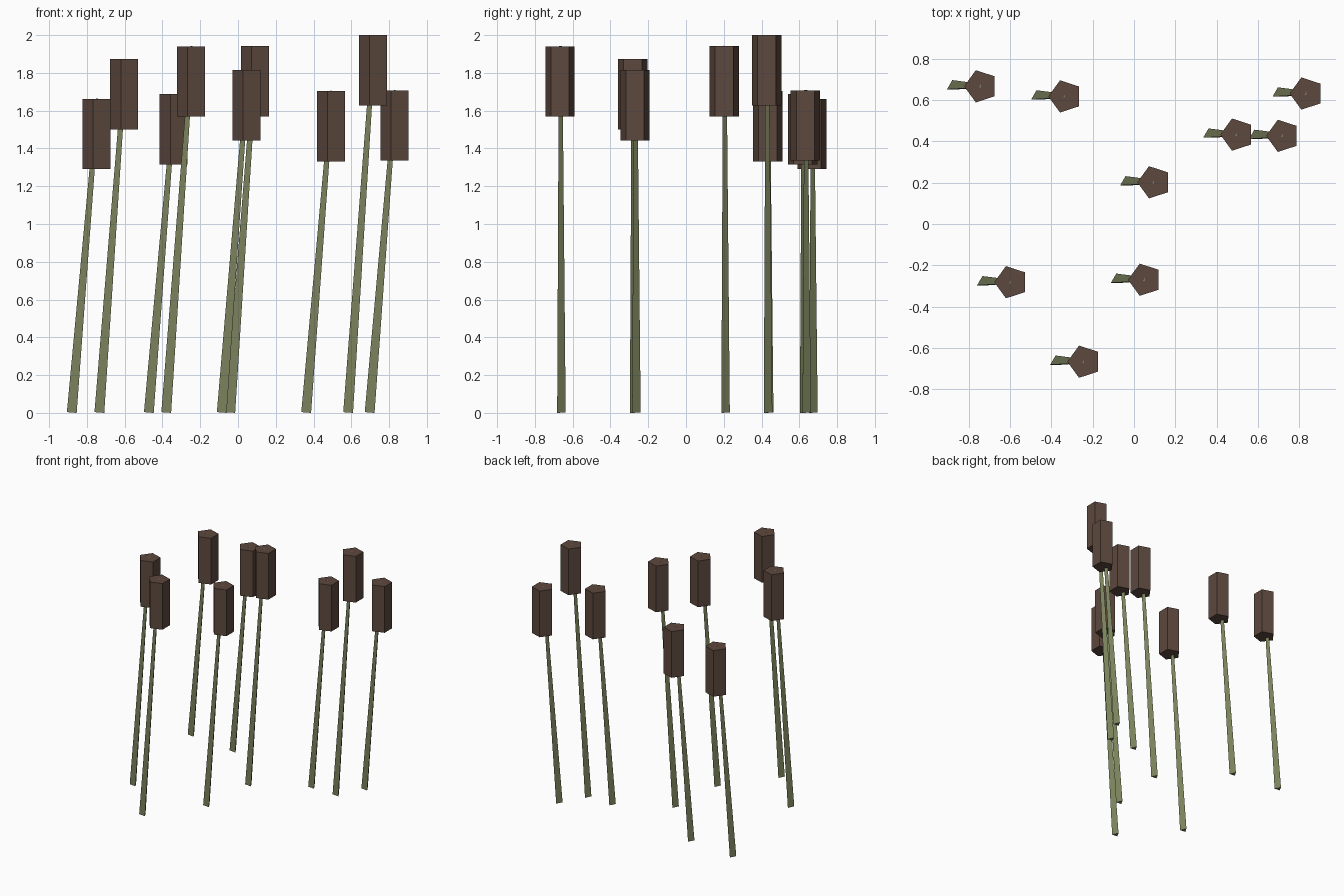
import bpy, bmesh
from math import cos, sin, radians, tau, atan2, hypot
from mathutils import Matrix, Vector

if "Cube" in bpy.data.objects:
    bpy.data.objects.remove(bpy.data.objects["Cube"])

LEAN = 0.139                     # sideways lean of each stem, base to tip
STEM_R0, STEM_R1 = 0.03, 0.012   # stem radius at base and tip
HEAD_R, HEAD_H = 0.082, 0.373

# head centre x, y and top height of each reed
REEDS = [
    (-0.741, 0.667, 1.663), (-0.595, -0.282, 1.873), (-0.333, 0.618, 1.688),
    (-0.241, -0.667, 1.941), (0.053, -0.270, 1.816), (0.098, 0.202, 1.943),
    (0.500, 0.433, 1.705), (0.722, 0.427, 2.0), (0.836, 0.632, 1.708),
]


def material(name, color):
    mat = bpy.data.materials.new(name)
    mat.diffuse_color = (*color, 1)
    mat.use_nodes = True
    mat.node_tree.nodes["Principled BSDF"].inputs["Base Color"].default_value = mat.diffuse_color
    return mat


def prism(name, sides, start, r0, r1, height, matrix, mat):
    """Closed flat-sided prism or taper from z=0 to height, placed by matrix."""
    bm = bmesh.new()
    rings = []
    for r, z in ((r0, 0), (r1, height)):
        angles = [radians(start) + tau * i / sides for i in range(sides)]
        rings.append([bm.verts.new((r * cos(a), r * sin(a), z)) for a in angles])
    low, high = rings
    bm.faces.new(low[::-1])
    bm.faces.new(high)
    for i in range(sides):
        j = (i + 1) % sides
        bm.faces.new((low[i], low[j], high[j], high[i]))
    bm.transform(matrix)
    mesh = bpy.data.meshes.new(name)
    bm.to_mesh(mesh)
    bm.free()
    mesh.materials.append(mat)
    obj = bpy.data.objects.new(name, mesh)
    bpy.context.collection.objects.link(obj)


green = material("stem_green", (0.195, 0.223, 0.107))
brown = material("head_brown", (0.107, 0.065, 0.048))

for n, (x, y, top) in enumerate(REEDS, 1):
    # leaning three-sided stem, running up through the head
    tilt = Matrix.Rotation(atan2(LEAN, top), 4, 'Y')
    base = Matrix.Translation(Vector((x - LEAN, y, 0.002)))
    prism(f"stem_{n}", 3, 90, STEM_R0, STEM_R1, hypot(LEAN, top) - 0.002,
          base @ tilt, green)
    # upright five-sided seed head
    prism(f"seed_head_{n}", 5, 180, HEAD_R, HEAD_R, HEAD_H,
          Matrix.Translation((x, y, top - HEAD_H)), brown)
